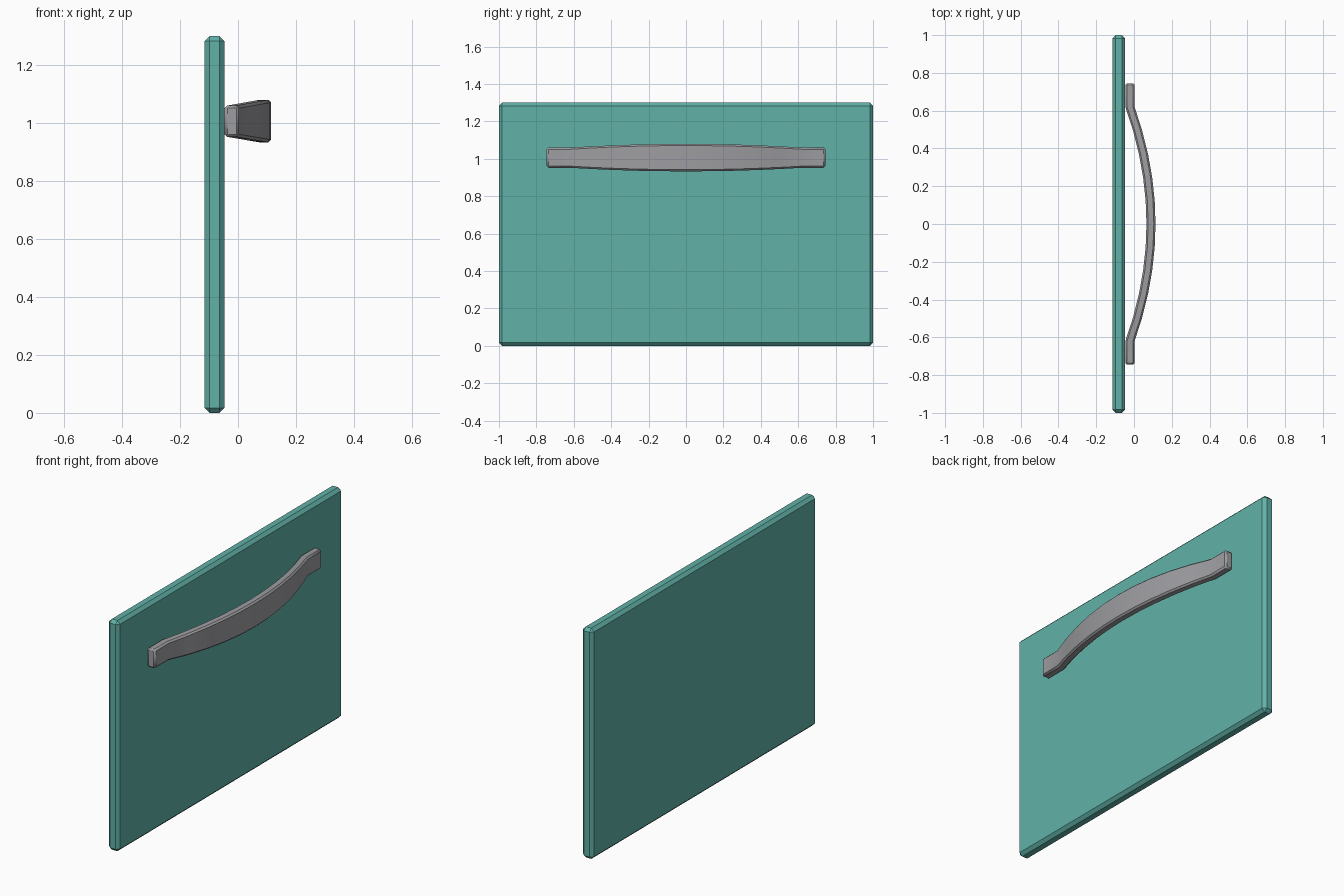
import bpy, bmesh, math

if "Cube" in bpy.data.objects:
    bpy.data.objects.remove(bpy.data.objects["Cube"])


def material(name, rgb):
    m = bpy.data.materials.new(name)
    m.diffuse_color = (*rgb, 1)
    m.use_nodes = True
    m.node_tree.nodes["Principled BSDF"].inputs["Base Color"].default_value = m.diffuse_color
    return m


teal = material("teal paint", (0.12, 0.44, 0.39))
grey = material("grey metal", (0.34, 0.34, 0.36))


def finish(name, bm, mat, bevel):
    bmesh.ops.recalc_face_normals(bm, faces=bm.faces)
    me = bpy.data.meshes.new(name)
    bm.to_mesh(me)
    bm.free()
    me.materials.append(mat)
    ob = bpy.data.objects.new(name, me)
    bpy.context.collection.objects.link(ob)
    mod = ob.modifiers.new("chamfer", 'BEVEL')
    mod.width = bevel
    mod.segments = 1
    mod.limit_method = 'ANGLE'
    mod.angle_limit = math.radians(50)
    return ob


# drawer front: chamfered slab
bm = bmesh.new()
bmesh.ops.create_cube(bm, size=1)
for v in bm.verts:
    v.co = (-0.081 + v.co.x * 0.068, v.co.y * 2, 0.65 + v.co.z * 1.3)
finish("drawer_front", bm, teal, 0.017)

# handle: rectangular section swept along a bow with flat end tabs
bm = bmesh.new()
BOW = 0.62
ys = [-0.745] + [BOW * i / 5 for i in range(-5, 6)] + [0.745]
rings = []
for y in ys:
    t = max(0, 1 - (y / BOW) ** 2)
    out, inn = 0.003 + 0.111 * t, -0.046 + 0.112 * t
    low, high = 0.952 - 0.019 * t, 1.06 + 0.02 * t
    rings.append([bm.verts.new((x, y, z)) for x, z in
                  ((inn, low), (out, low), (out, high), (inn, high))])
for a, b in zip(rings, rings[1:]):
    for i in range(4):
        j = (i + 1) % 4
        bm.faces.new((a[i], a[j], b[j], b[i]))
bm.faces.new(rings[0])
bm.faces.new(rings[-1])
handle = finish("handle", bm, grey, 0.009)
bpy.context.view_layer.objects.active = handle
handle.select_set(True)
bpy.ops.object.shade_smooth_by_angle(angle=math.radians(25))
